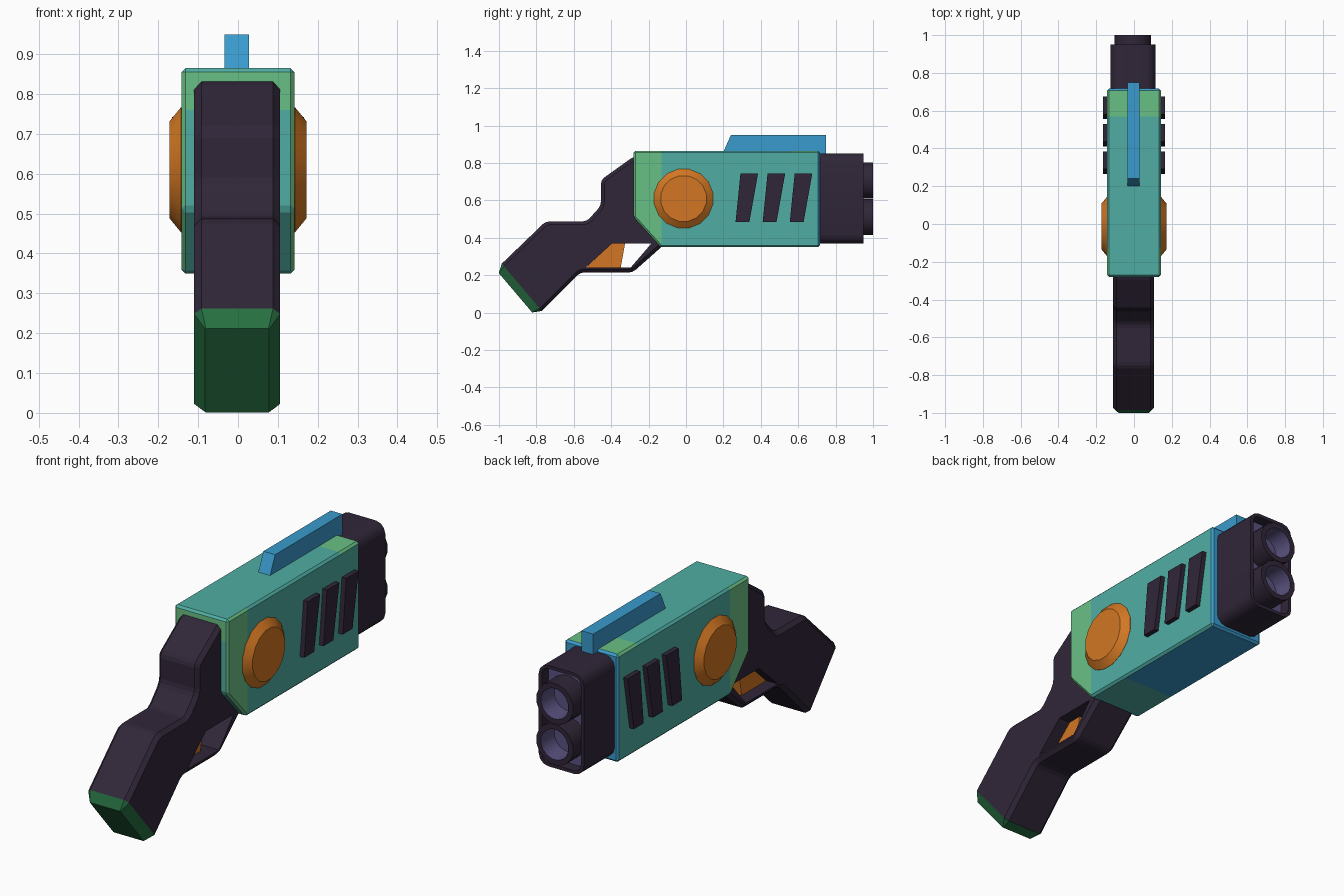
import bpy, bmesh, math
from mathutils import Vector

if "Cube" in bpy.data.objects:
    bpy.data.objects.remove(bpy.data.objects["Cube"])


def material(name, rgb):
    lin = [((c / 255 + 0.055) / 1.055) ** 2.4 for c in rgb]
    m = bpy.data.materials.new(name)
    m.diffuse_color = (*lin, 1)
    m.use_nodes = True
    m.node_tree.nodes["Principled BSDF"].inputs["Base Color"].default_value = m.diffuse_color
    return m


TEAL = material("teal", (80, 174, 164))
LIME = material("light green", (105, 192, 133))
BLUE = material("blue", (58, 155, 205))
ORANGE = material("orange", (210, 119, 35))
DARK = material("dark purple", (48, 38, 56))
GREEN = material("dark green", (38, 112, 66))
VIOLET = material("violet", (90, 82, 128))


def finish(bm, name, mats, smooth=False):
    me = bpy.data.meshes.new(name)
    bm.to_mesh(me)
    bm.free()
    for m in mats:
        me.materials.append(m)
    ob = bpy.data.objects.new(name, me)
    bpy.context.collection.objects.link(ob)
    if smooth:
        bpy.ops.object.select_all(action='DESELECT')
        ob.select_set(True)
        bpy.context.view_layer.objects.active = ob
        bpy.ops.object.shade_smooth_by_angle(angle=math.radians(35))
    return ob


def prism(points, x0, x1):
    """Extrude a (y, z) outline from x0 to x1."""
    bm = bmesh.new()
    a = [bm.verts.new((x0, y, z)) for y, z in points]
    b = [bm.verts.new((x1, y, z)) for y, z in points]
    bm.faces.new(a)
    bm.faces.new(b[::-1])
    for i in range(len(a)):
        j = (i + 1) % len(a)
        bm.faces.new((a[i], b[i], b[j], a[j]))
    bmesh.ops.recalc_face_normals(bm, faces=bm.faces)
    return bm


def bevel(bm, edges, offset, segments=1):
    bmesh.ops.bevel(bm, geom=edges, offset=offset, offset_type='OFFSET', segments=segments,
                    profile=0.5, affect='EDGES', clamp_overlap=True)


def lathe(name, profile, place, segments, mats, inner_from=99):
    """Revolve (radius, distance) pairs; place maps (u, v, distance) to a point."""
    bm = bmesh.new()
    rings = []
    for r, d in profile:
        rings.append([bm.verts.new(place(r * math.cos(t), r * math.sin(t), d))
                      for t in [math.tau * (k + 0.5) / segments for k in range(segments)]])
    for i in range(len(rings) - 1):
        for k in range(segments):
            n = (k + 1) % segments
            f = bm.faces.new((rings[i][k], rings[i][n], rings[i + 1][n], rings[i + 1][k]))
            f.material_index = int(i >= inner_from)
    bm.faces.new(rings[0])
    bm.faces.new(rings[-1]).material_index = int(inner_from < 99)
    bmesh.ops.recalc_face_normals(bm, faces=bm.faces)
    return finish(bm, name, mats, True)


# Body: bevelled block, cut into colour zones
bm = prism([(-0.28, 0.865), (-0.28, 0.51), (-0.135, 0.35), (0.717, 0.35), (0.717, 0.865)],
           -0.142, 0.142)
bevel(bm, bm.edges[:], 0.01)
for co, no in (((0, -0.13, 0), (0, 1, 0)), ((0, 0.57, 0), (0, 1, 0)),
               ((0, 0.1, 0), (0, 1, 0)), ((0, 0, 0.76), (0, 0, 1))):
    bmesh.ops.bisect_plane(bm, geom=bm.verts[:] + bm.edges[:] + bm.faces[:],
                           plane_co=co, plane_no=no)
bm.normal_update()
for f in bm.faces:
    n, c = f.normal, f.calc_center_median()
    if n.y > 0.6 or (n.z < -0.9 and c.y > 0.1):
        f.material_index = 2
    elif (n.z > 0.6 and c.y > 0.57) or (abs(n.x) > 0.6 and c.y < -0.13) \
            or (n.y < -0.6 and abs(n.z) < 0.6 and c.z > 0.76):
        f.material_index = 1
finish(bm, "body", [TEAL, LIME, BLUE])

# Grip with trigger guard outline and a tapered butt cap
END = ((-0.985, 0.262), (-0.77, 0.009))
outline = [(-0.2, 0.835), (-0.28, 0.835), (-0.455, 0.71), (-0.455, 0.572), (-0.53, 0.488),
           (-0.75, 0.488), END[0], END[1], (-0.565, 0.215), (-0.285, 0.215),
           (-0.13, 0.352), (-0.1, 0.4)]
bm = prism(outline, -0.11, 0.106)


def near_end(v):
    return any((Vector((v.co.y, v.co.z)) - Vector(p)).length < 0.005 for p in END)


def across(e):
    return abs(e.verts[0].co.x - e.verts[1].co.x) > 0.1


bevel(bm, [e for e in bm.edges if across(e) and not near_end(e.verts[0])
           and e.verts[0].co.y < -0.25], 0.02, 2)
bevel(bm, [e for e in bm.edges if not across(e)
           and not (near_end(e.verts[0]) and near_end(e.verts[1]))], 0.018)
bm.normal_update()
butt = min(bm.faces, key=lambda f: f.calc_center_median().y + f.calc_center_median().z
           + 2 * abs(f.normal.x))
ring = bmesh.ops.inset_region(bm, faces=[butt], thickness=0.03, depth=0.045)["faces"]
for f in ring + [butt]:
    f.material_index = 1
grip = finish(bm, "grip", [DARK, GREEN])

# Opening inside the trigger guard
hole = finish(prism([(-0.535, 0.242), (-0.395, 0.37), (-0.185, 0.37), (-0.295, 0.242)],
                    -0.3, 0.3), "guard_cutter", [DARK])
hole.hide_render = True
hole.hide_viewport = True
cut = grip.modifiers.new("guard opening", 'BOOLEAN')
cut.operation = 'DIFFERENCE'
cut.solver = 'EXACT'
cut.object = hole

# Trigger
finish(prism([(-0.54, 0.235), (-0.395, 0.375), (-0.325, 0.375), (-0.35, 0.235)],
             -0.05, 0.046), "trigger", [ORANGE])

# Top sight rail
finish(prism([(0.198, 0.855), (0.24, 0.95), (0.749, 0.95), (0.749, 0.845), (0.7, 0.845)],
             -0.034, 0.028), "sight_rail", [BLUE])

# Side details: round dials and slanted vents
for side, tag in ((1, "right"), (-1, "left")):
    lathe("dial_" + tag, [(0.16, 0.13), (0.16, 0.143), (0.124, 0.172)],
          lambda u, v, d: (side * d, -0.013 + u, 0.61 + v), 16, [ORANGE])
    for i in range(3):
        y = 0.265 + 0.145 * i
        finish(prism([(y, 0.485), (y + 0.074, 0.485), (y + 0.12, 0.743), (y + 0.026, 0.743)],
                     side * 0.13, side * 0.165), f"vent_{tag}_{i + 1}", [DARK])

# Muzzle shroud: rounded block with a recessed front
bm = prism([(0.69, 0.37), (0.69, 0.852), (0.95, 0.852), (0.95, 0.37)], -0.125, 0.113)
bevel(bm, [e for e in bm.edges if abs(e.verts[0].co.y - e.verts[1].co.y) > 0.1], 0.05, 3)
bm.normal_update()
front = max(bm.faces, key=lambda f: f.normal.y)
bmesh.ops.inset_region(bm, faces=[front], thickness=0.016)
bmesh.ops.inset_region(bm, faces=[front], thickness=0.0005, depth=-0.05)
front.material_index = 1
finish(bm, "muzzle_shroud", [DARK, VIOLET], True)

# Twin barrels
for tag, z in (("upper", 0.706), ("lower", 0.511)):
    lathe("barrel_" + tag, [(0.098, 0.88), (0.098, 1.0), (0.073, 1.0), (0.073, 0.9)],
          lambda u, v, d: (-0.006 + u, d, z + v), 16, [DARK, VIOLET], 2)
